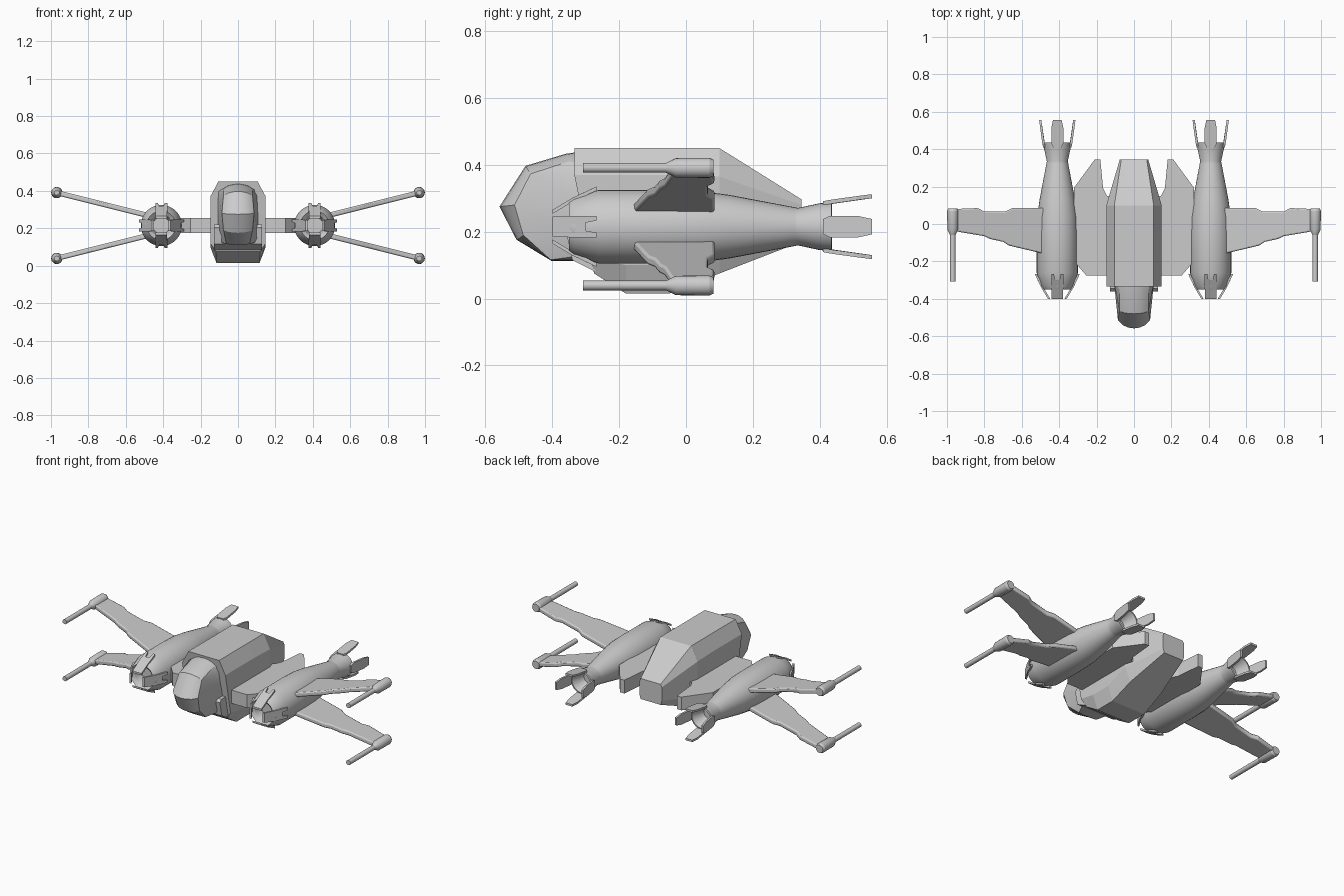
import bpy, bmesh, math
from mathutils import Vector

if "Cube" in bpy.data.objects:
    bpy.data.objects.remove(bpy.data.objects["Cube"])

CZ = 0.215          # height of the engine axis and wing mirror plane
EX = 0.41           # engine distance from the centre


def make(name, verts, faces, smooth=None, bevel=0):
    me = bpy.data.meshes.new(name)
    me.from_pydata([tuple(v) for v in verts], [], faces)
    bm = bmesh.new()
    bm.from_mesh(me)
    bmesh.ops.remove_doubles(bm, verts=bm.verts, dist=1e-5)
    bmesh.ops.recalc_face_normals(bm, faces=bm.faces)
    bm.to_mesh(me)
    bm.free()
    ob = bpy.data.objects.new(name, me)
    bpy.context.collection.objects.link(ob)
    if bevel:
        m = ob.modifiers.new("bevel", 'BEVEL')
        m.width, m.segments = bevel, 2
    if smooth:
        bpy.ops.object.select_all(action='DESELECT')
        ob.select_set(True)
        bpy.context.view_layer.objects.active = ob
        bpy.ops.object.shade_smooth_by_angle(angle=math.radians(smooth))
    return ob


def loft(name, rings, closed=True, **kw):
    """Skin equal-length closed rings; cap both ends."""
    n = len(rings[0])
    verts = [v for r in rings for v in r]
    faces = [(i * n + j, i * n + (j + 1) % n, (i + 1) * n + (j + 1) % n, (i + 1) * n + j)
             for i in range(len(rings) - 1) for j in range(n)]
    if closed:
        last = (len(rings) - 1) * n
        faces += [tuple(range(n)), tuple(range(last, last + n))]
    return make(name, verts, faces, **kw)


def lathe(name, profile, x, z, n=32, smooth=25):
    """Turn (y, radius) points about an axis along y."""
    rings = [[(x + r * math.cos(a), y, z + r * math.sin(a))
              for a in (2 * math.pi * k / n for k in range(n))] for y, r in profile]
    return loft(name, rings, smooth=smooth)


def plate(name, outline, place, **kw):
    """Thick plate: place(point, side) maps an outline point to each face."""
    return loft(name, [[place(p, s) for p in outline] for s in (-1, 1)], **kw)


# Main hull: faceted eight-sided sections, each half given as (x, y, z)
hull = [
    [(.105, -.334, .45), (.148, -.334, .37), (.148, -.285, .12), (.118, -.275, .075)],
    [(.105, -.18, .45), (.148, -.18, .37), (.148, -.18, .10), (.115, -.18, .015)],
    [(.105, -.05, .45), (.148, -.05, .37), (.148, -.05, .10), (.115, -.05, .015)],
    [(.105, .10, .45), (.148, .10, .365), (.148, .10, .155), (.11, .10, .075)],
    [(.068, .345, .297), (.076, .345, .28), (.076, .345, .195), (.068, .345, .17)],
]
loft("hull", [h + [(-x, y, z) for x, y, z in reversed(h)] for h in hull])

# Collar under the cockpit
collar = [(-.36, .205), (-.345, .22), (-.27, .22), (-.27, .08), (-.34, .115)]
plate("cockpit_collar", collar, lambda p, s: (s * .128, p[0], p[1]))

# Cockpit: rounded windscreen strip with flat side panels
centre = [(-.31, .44), (-.36, .433), (-.48, .397), (-.558, .275), (-.507, .176),
          (-.403, .113), (-.29, .113)]
edge = [(.078, -.31, .415), (.078, -.35, .41), (.078, -.465, .373), (.086, -.513, .28),
        (.078, -.487, .19), (.062, -.405, .116), (.07, -.29, .116)]
rings = []
for (cy, cz), (ex, ey, ez) in zip(centre, edge):
    half = []
    for t in (.35, .7, 1):
        k = 1 - math.sqrt(1 - (t * .92) ** 2)
        k /= 1 - math.sqrt(1 - .92 ** 2)
        half.append((t * ex, cy + (ey - cy) * k, cz + (ez - cz) * k))
    half.append((.108, -.30, min(max(ez, .13), .40)))
    rings.append([(-x, y, z) for x, y, z in reversed(half)] + [(0, cy, cz)] + half)
loft("cockpit", rings, smooth=22)

# Planforms (x, y) of the inner stub and the outer wing
stub = [(.10, -.275), (.255, -.275), (.32, -.20), (.32, .195), (.21, .345),
        (.18, .345), (.165, .19), (.145, .15), (.10, .15)]
wing = [(.42, -.17), (.50, -.155), (.67, -.115), (.70, -.095), (.77, -.08), (.80, -.065),
        (.96, -.038), (.96, .08), (.835, .085), (.80, .066), (.69, .066), (.65, .085),
        (.42, .085)]

engine = [(-.29, .045), (-.335, .06), (-.35, .078), (-.335, .088), (-.262, .11), (-.05, .11),
          (.04, .107), (.13, .095), (.23, .076), (.325, .058), (.335, .056), (.40, .07),
          (.435, .073), (.437, .063), (.36, .035)]
gun = [(-.308, .011), (-.308, .0145), (-.06, .0145), (-.03, .029), (.07, .03),
       (.083, .024), (.083, .01)]

# Petals: (half width, y, radius) along the plate
front_petal = [(.030, -.40, .044), (.032, -.34, .080), (.032, -.268, .114)]
rear_petal = [(.022, .41, .070), (.032, .43, .074), (.032, .515, .086), (.023, .556, .091)]
# Fork notch at the root of each front petal
notch = [(.018, -.268, .114), (.012, -.30, .099)]


def petal(name, pts, tail, cx, k):
    a = k * math.pi / 2
    u, t = Vector((math.cos(a), 0, math.sin(a))), Vector((-math.sin(a), 0, math.cos(a)))
    half = pts + tail
    outline = half + [(-w, y, r) for w, y, r in reversed(half)]

    def place(p, s):
        w, y, r = p
        return Vector((cx, y, CZ)) + u * (r + s * .006) + t * w
    plate(name, outline, place)


for sx, side in ((1, "right"), (-1, "left")):
    plate(f"stub_{side}", stub, lambda p, s: (sx * p[0], p[1], CZ + s * .041))
    lathe(f"engine_{side}", engine, sx * EX, CZ)
    for k in range(4):
        petal(f"intake_petal_{side}_{k}", front_petal, notch, sx * EX, k)
        petal(f"exhaust_petal_{side}_{k}", rear_petal, [], sx * EX, k)
    # Spread wings with a gun on every tip
    for sz, level in ((1, "upper"), (-1, "lower")):
        plate(f"wing_{level}_{side}", wing,
              lambda p, s: (sx * p[0], p[1], CZ + sz * (.058 + .25 * (p[0] - .5)) + s * .014),
              smooth=30, bevel=.007)
        lathe(f"gun_{level}_{side}", gun, sx * .969, CZ + sz * .176, n=20)
